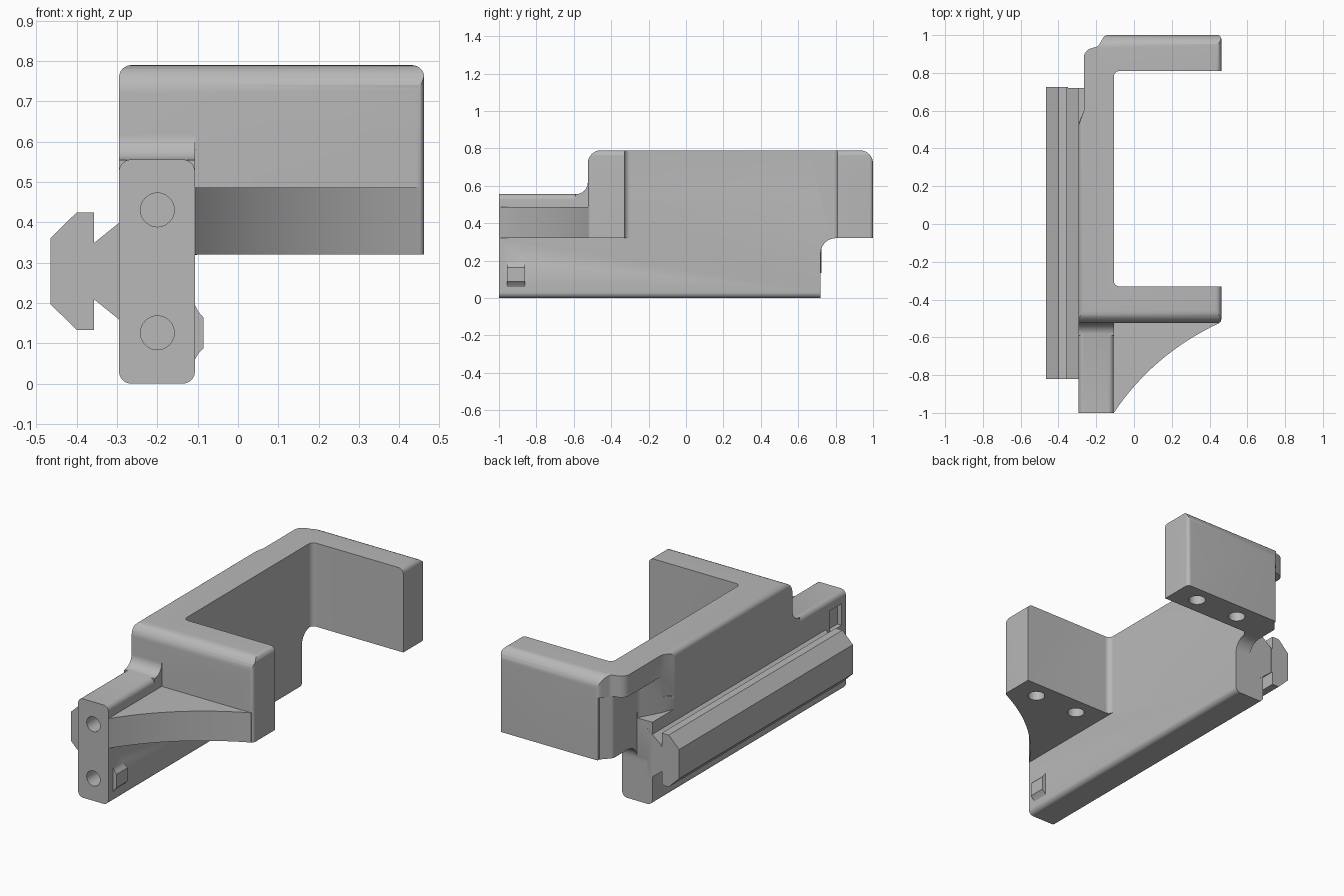
import bpy, bmesh
from math import tan
from mathutils import Vector

cube = bpy.data.objects.get("Cube")
if cube:
    bpy.data.objects.remove(cube, do_unlink=True)

grey = bpy.data.materials.new("plain grey")
grey.use_nodes = True
grey.diffuse_color = (0.48, 0.48, 0.48, 1)
grey.node_tree.nodes["Principled BSDF"].inputs["Base Color"].default_value = (0.48, 0.48, 0.48, 1)


def rounded(points, steps=8):
    """Outline whose third value, when given, rounds that corner."""
    out = []
    for i, p in enumerate(points):
        c = Vector(p[:2])
        if len(p) < 3:
            out.append(c)
            continue
        a = (Vector(points[i - 1][:2]) - c).normalized()
        b = (Vector(points[(i + 1) % len(points)][:2]) - c).normalized()
        reach = p[2] / tan(a.angle(b) / 2)
        start, end = c + a * reach, c + b * reach
        centre = c + (a + b).normalized() * (reach ** 2 + p[2] ** 2) ** 0.5
        for k in range(steps + 1):
            d = start.lerp(end, k / steps) - centre
            out.append(centre + d.normalized() * p[2])
    return out


def prism(name, axis, outline, low, high):
    """Extrude an outline along x, y or z."""
    place = {"x": lambda a, b, d: (d, a, b),
             "y": lambda a, b, d: (a, d, b),
             "z": lambda a, b, d: (a, b, d)}[axis]
    bm = bmesh.new()
    face = bm.faces.new([bm.verts.new(place(p[0], p[1], low)) for p in rounded(outline)])
    grown = bmesh.ops.extrude_face_region(bm, geom=[face])["geom"]
    bmesh.ops.translate(bm, vec=place(0, 0, high - low),
                        verts=[v for v in grown if isinstance(v, bmesh.types.BMVert)])
    bmesh.ops.recalc_face_normals(bm, faces=bm.faces)
    mesh = bpy.data.meshes.new(name)
    bm.to_mesh(mesh)
    bm.free()
    mesh.materials.append(grey)
    obj = bpy.data.objects.new(name, mesh)
    bpy.context.collection.objects.link(obj)
    return obj


def box(a0, a1, b0, b1, r=None):
    tail = (r,) if r else ()
    return [(a0, b0) + tail, (a1, b0) + tail, (a1, b1) + tail, (a0, b1) + tail]


def combine(target, other, operation):
    bpy.context.view_layer.objects.active = target
    mod = target.modifiers.new("join", "BOOLEAN")
    mod.operation, mod.solver, mod.object = operation, "EXACT", other
    bpy.ops.object.modifier_apply(modifier=mod.name)
    bpy.data.objects.remove(other, do_unlink=True)


LEFT, INNER, TIP = -0.295, -0.107, 0.462
FLOOR, TOP = 0.32, 0.79

# Bracket: side profile trimmed by its plan and its front outline
body = prism("clamp_body", "x", [
    (-0.59, FLOOR), (-0.59, 0.555), (-0.525, 0.555, 0.064), (-0.525, TOP, 0.07),
    (1, TOP, 0.07), (1, FLOOR), (0.72, FLOOR, 0.08), (0.72, 0.22),
    (0.69, 0.22), (0.69, FLOOR)], LEFT, TIP)
plan = prism("plan", "z", [
    (LEFT, -0.65), (INNER, -0.65), (INNER, -0.525), (TIP, -0.525, 0.02),
    (TIP, -0.33), (INNER, -0.33, 0.03), (INNER, 0.81, 0.03), (TIP, 0.81),
    (TIP, 1, 0.02), (-0.155, 1, 0.03), (-0.19, 0.94, 0.03), (-0.265, 0.92, 0.05),
    (-0.265, 0.6), (LEFT, 0.52)], 0, 1)
combine(body, plan, "INTERSECT")
outline = prism("outline", "y", [
    (LEFT, 0), (TIP, 0), (TIP, TOP, 0.03), (LEFT, TOP, 0.03)], -1.2, 1.2)
combine(body, outline, "INTERSECT")

# Upright plate
plate = prism("plate", "y", box(LEFT, INNER, 0, 0.556, 0.03), -1, 0.72)
combine(body, plate, "UNION")

# Curved gusset in front of the arm
a, b, c = Vector((INNER, -1)), Vector((0.1, -0.69)), Vector((0.45, -0.525))
curve = [tuple(a.lerp(b, t / 16).lerp(b.lerp(c, t / 16), t / 16)) for t in range(17)]
gusset = prism("gusset", "z", curve + [(0.45, -0.45), (-0.15, -0.45), (-0.15, -1)], FLOOR, 0.487)
combine(body, gusset, "UNION")

# Mounting rail, mirrored about its middle height
half = [(0, 0.145), (-0.062, 0.07), (-0.062, 0.146), (-0.105, 0.146), (-0.17, 0.082)]
half[0] = (0.03, 0.145)
half.insert(1, (0, 0.12))
rail_side = [(LEFT + x, 0.279 + z) for x, z in half]
rail_side += [(LEFT + x, 0.279 - z) for x, z in reversed(half)]
rail = prism("rail", "y", rail_side, -0.82, 0.725)
combine(body, rail, "UNION")

# Locating pip on the inner face and its matching slot on the outer face
pip = prism("pip", "y", [
    (-0.13, 0.06), (INNER, 0.06), (-0.098, 0.075), (-0.085, 0.088),
    (-0.085, 0.163), (-0.098, 0.178), (INNER, 0.195), (-0.13, 0.195)], -0.957, -0.862)
combine(body, pip, "UNION")
combine(body, prism("slot", "y", box(-0.4, -0.268, 0.37, 0.492), -0.962, -0.857), "DIFFERENCE")

# Clearance recess under the lip at the back corner
recess = [(-0.35, 0.53), (LEFT, 0.53), (-0.265, 0.6), (-0.2, 0.72, 0.08),
          (-0.2, 0.93, 0.03), (-0.15, 0.985), (-0.15, 1.1), (-0.35, 1.1)]
combine(body, prism("recess", "z", recess, 0.467, 0.67), "DIFFERENCE")
drop = [(-0.35, 0.721), (-0.2, 0.721), (-0.2, 0.93, 0.03), (-0.15, 0.985),
        (-0.15, 1.1), (-0.35, 1.1)]
combine(body, prism("recess_drop", "z", drop, 0.1, 0.5), "DIFFERENCE")


# Screw holes in the plate end and under both arms
def hole(axis, u, v, r, low, high):
    combine(body, prism("hole", axis, box(u - r, u + r, v - r, v + r, r * 0.999), low, high),
            "DIFFERENCE")


for z in (0.126, 0.431):
    hole("y", -0.2, z, 0.042, -1.1, -0.7)
for y in (-0.43, 0.905):
    for x in (0.045, 0.32):
        hole("z", x, y, 0.045, 0.2, 0.55)

bpy.ops.object.select_all(action="DESELECT")
body.select_set(True)
bpy.context.view_layer.objects.active = body
bpy.ops.object.shade_smooth_by_angle(angle=0.5)
